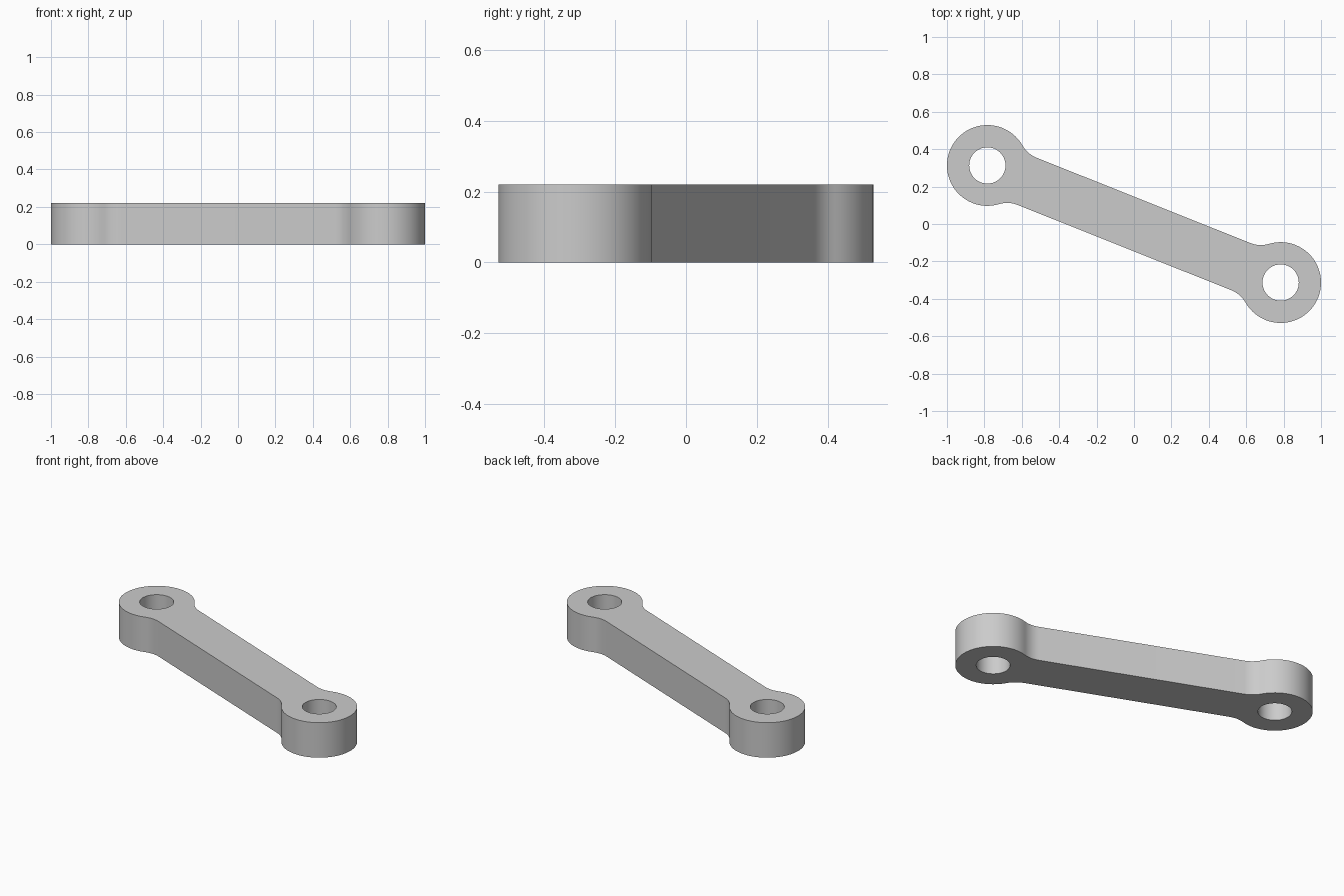
import bpy, bmesh
from math import sin, cos, asin, atan2, hypot, sqrt, pi, radians

if "Cube" in bpy.data.objects:
    bpy.data.objects.remove(bpy.data.objects["Cube"])

CX, CY = 0.784, 0.313              # eye centre offsets
R, HOLE, HALF, FIL, H = 0.216, 0.097, 0.136, 0.15, 0.22
D = hypot(CX, CY)
TILT = -atan2(CY, CX)


def arc(cx, cy, r, a0, a1, n):
    return [(cx + r * cos(a0 + (a1 - a0) * i / n),
             cy + r * sin(a0 + (a1 - a0) * i / n)) for i in range(n + 1)]


# One end of the link along +x: fillet, round eye, fillet
fv = HALF + FIL
fu = sqrt((R + FIL) ** 2 - fv ** 2)
a = asin(fv / (R + FIL))           # tangent angle on the eye
fillet = arc(D - fu, -fv, FIL, pi / 2, a, 8)
end = fillet[:-1] + arc(D, 0, R, a - pi, pi - a, 48) + [(x, -y) for x, y in fillet[:-1]][::-1]
outline = end + [(-x, -y) for x, y in end]
loops = [outline] + [arc(s * D, 0, HOLE, 0, 2 * pi, 48)[:-1] for s in (-1, 1)]

# Filled 2D profile with two pin holes, extruded to thickness
curve = bpy.data.curves.new("link_arm", 'CURVE')
curve.dimensions = '2D'
curve.fill_mode = 'BOTH'
curve.extrude = H / 2
for pts in loops:
    sp = curve.splines.new('POLY')
    sp.points.add(len(pts) - 1)
    for p, (x, y) in zip(sp.points, pts):
        p.co = (x, y, 0, 1)
    sp.use_cyclic_u = True
arm = bpy.data.objects.new("link_arm", curve)
bpy.context.collection.objects.link(arm)
arm.location.z = H / 2
arm.rotation_euler.z = TILT
bpy.context.view_layer.objects.active = arm
arm.select_set(True)
bpy.ops.object.convert(target='MESH')

# Weld caps to walls and smooth the round sides
arm = bpy.context.object
bm = bmesh.new()
bm.from_mesh(arm.data)
bmesh.ops.remove_doubles(bm, verts=bm.verts, dist=1e-5)
bmesh.ops.recalc_face_normals(bm, faces=bm.faces)
bm.to_mesh(arm.data)
bm.free()
bpy.ops.object.shade_smooth_by_angle(angle=radians(30))
